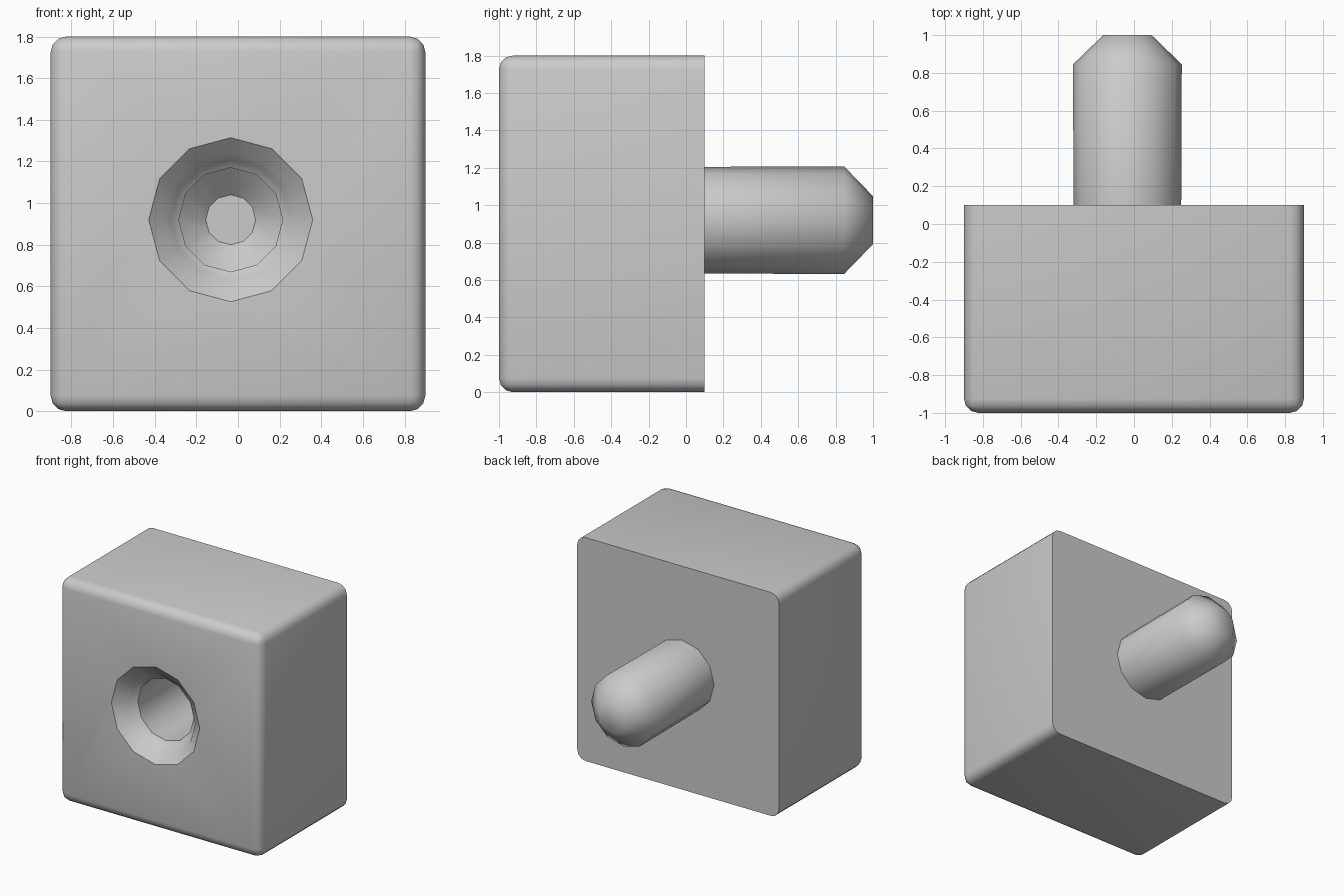
import bpy, bmesh, math

if "Cube" in bpy.data.objects:
    bpy.data.objects.remove(bpy.data.objects["Cube"])

CX, CZ, SIDES = -0.035, 0.92, 12


def lathe(name, profile):
    """Closed solid of revolution about the y axis from (radius, y) pairs."""
    bm = bmesh.new()
    rings = []
    for r, y in profile:
        ring = []
        for i in range(SIDES):
            a = 2 * math.pi * i / SIDES
            ring.append(bm.verts.new((CX + r * math.cos(a), y, CZ + r * math.sin(a))))
        rings.append(ring)
    for a, b in zip(rings, rings[1:]):
        for i in range(SIDES):
            j = (i + 1) % SIDES
            bm.faces.new((a[i], a[j], b[j], b[i]))
    bm.faces.new(rings[0])
    bm.faces.new(rings[-1])
    bmesh.ops.recalc_face_normals(bm, faces=bm.faces)
    return make(name, bm)


def make(name, bm):
    mesh = bpy.data.meshes.new(name)
    bm.to_mesh(mesh)
    bm.free()
    ob = bpy.data.objects.new(name, mesh)
    bpy.context.collection.objects.link(ob)
    return ob


def smooth(ob, degrees):
    bpy.ops.object.select_all(action='DESELECT')
    ob.select_set(True)
    bpy.context.view_layer.objects.active = ob
    bpy.ops.object.shade_smooth_by_angle(angle=math.radians(degrees))


# Block: rounded everywhere except around the flat back face
bm = bmesh.new()
bmesh.ops.create_cube(bm, size=1)
for v in bm.verts:
    v.co = (v.co.x * 1.8, v.co.y * 1.1 - 0.45, v.co.z * 1.8 + 0.9)
edges = [e for e in bm.edges if min(v.co.y for v in e.verts) < 0]
bmesh.ops.bevel(bm, geom=edges, offset=0.075, segments=3, profile=0.5, affect='EDGES')
block = make("block", bm)

# Socket: flared mouth, small lip, deep bore with a domed end
cutter = lathe("socket_cutter", [(0.41, -1.02), (0.39, -0.995), (0.32, -0.95),
                                 (0.29, -0.90), (0.25, -0.87), (0.25, -0.20),
                                 (0.12, -0.08)])
cutter.hide_render = True
cutter.hide_set(True)
mod = block.modifiers.new("socket", 'BOOLEAN')
mod.operation = 'DIFFERENCE'
mod.solver = 'EXACT'
mod.object = cutter
bpy.context.view_layer.objects.active = block
bpy.ops.object.modifier_apply(modifier="socket")
bpy.data.objects.remove(cutter)
smooth(block, 40)

# Peg on the back with a chamfered tip
peg = lathe("peg", [(0.285, 0.09), (0.288, 0.845), (0.128, 1.0)])
smooth(peg, 60)
